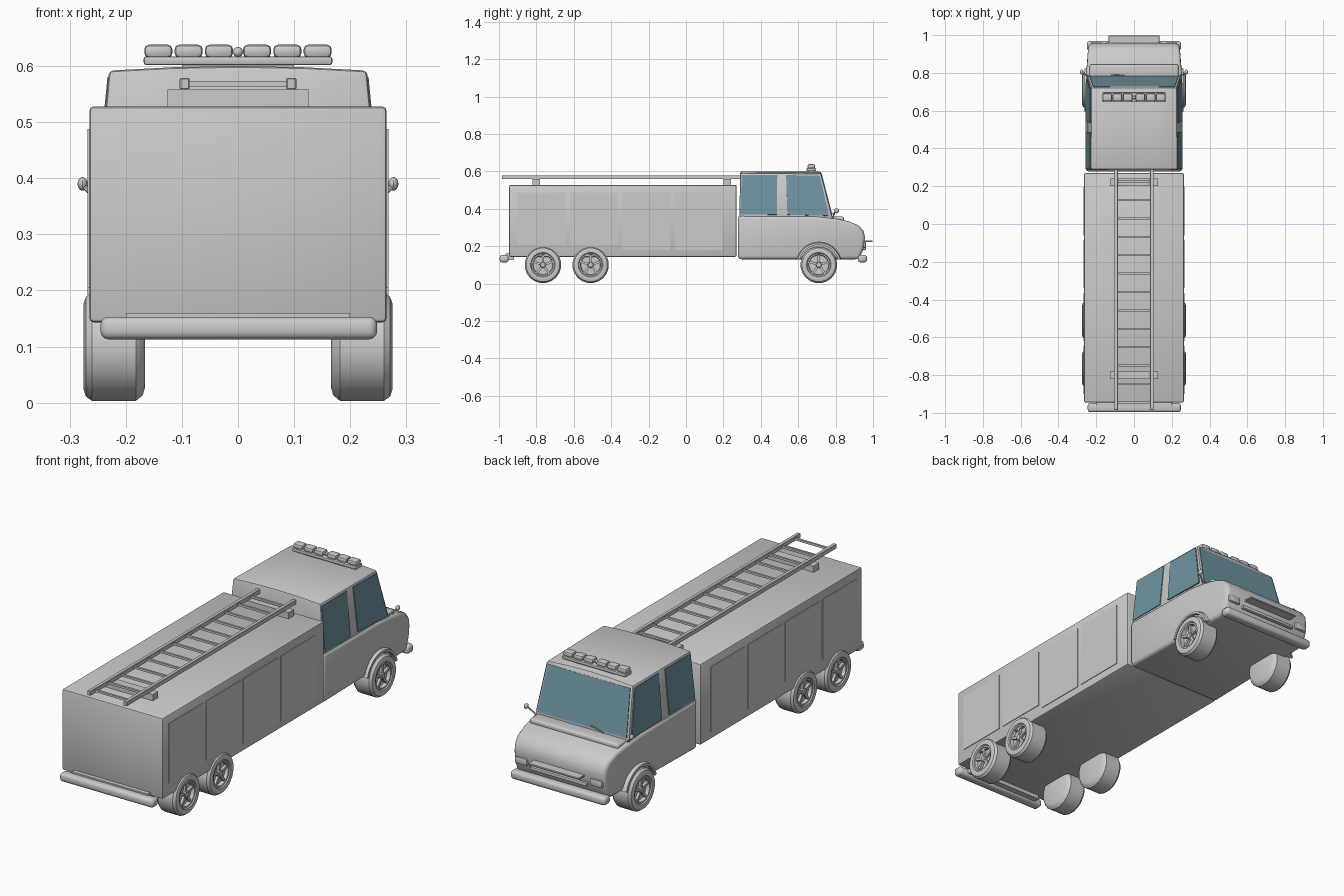
import bpy, bmesh, math
from mathutils import Vector, Matrix

if "Cube" in bpy.data.objects:
    bpy.data.objects.remove(bpy.data.objects["Cube"])


def finish(name, bm, mat=None, smooth=True):
    bmesh.ops.recalc_face_normals(bm, faces=bm.faces)
    me = bpy.data.meshes.new(name)
    bm.to_mesh(me)
    bm.free()
    ob = bpy.data.objects.new(name, me)
    bpy.context.collection.objects.link(ob)
    if mat:
        me.materials.append(mat)
    if smooth:
        bpy.ops.object.select_all(action='DESELECT')
        ob.select_set(True)
        bpy.context.view_layer.objects.active = ob
        bpy.ops.object.shade_smooth_by_angle(angle=math.radians(35))
    return ob


def bevel(bm, width, segs, min_angle=40):
    bmesh.ops.recalc_face_normals(bm, faces=bm.faces)
    edges = [e for e in bm.edges if e.calc_face_angle(0) > math.radians(min_angle)]
    bmesh.ops.bevel(bm, geom=edges, offset=width, segments=segs, profile=0.5,
                    affect='EDGES', clamp_overlap=True)


def add_box(bm, x, y, z):
    c = Matrix.Translation(((x[0] + x[1]) / 2, (y[0] + y[1]) / 2, (z[0] + z[1]) / 2))
    s = Matrix.Diagonal((x[1] - x[0], y[1] - y[0], z[1] - z[0], 1))
    bmesh.ops.create_cube(bm, size=1, matrix=c @ s)


def box(name, x, y, z, b=0.0, segs=2):
    bm = bmesh.new()
    add_box(bm, x, y, z)
    if b:
        bevel(bm, b, segs)
    return finish(name, bm)


def slab(name, pts, thick, mat=None):
    """Thin panel from a flat outline, thickened both ways along its normal."""
    bm = bmesh.new()
    f = bm.faces.new([bm.verts.new(p) for p in pts])
    f.normal_update()
    n = f.normal.copy()
    ext = bmesh.ops.extrude_face_region(bm, geom=[f], use_keep_orig=True)
    for v in ext['geom']:
        if isinstance(v, bmesh.types.BMVert):
            v.co += n * thick
    bmesh.ops.translate(bm, verts=bm.verts, vec=-n * thick / 2)
    return finish(name, bm, mat, False)


def rod(name, a, b, r, sides=8):
    a, b = Vector(a), Vector(b)
    bm = bmesh.new()
    m = Matrix.Translation((a + b) / 2) @ (b - a).to_track_quat('Z', 'Y').to_matrix().to_4x4()
    bmesh.ops.create_cone(bm, cap_ends=True, segments=sides, radius1=r, radius2=r,
                          depth=(b - a).length, matrix=m)
    return finish(name, bm)


def lathe(bm, profile, y, z, side, segs):
    """Turn (x, radius) points about an axis along x."""
    rings = []
    for i in range(segs):
        t = 2 * math.pi * (i + 0.5) / segs
        rings.append([bm.verts.new((side * x, y + r * math.cos(t), z + r * math.sin(t)))
                      for x, r in profile])
    for i in range(segs):
        p, q = rings[i], rings[(i + 1) % segs]
        for j in range(len(profile) - 1):
            bm.faces.new((p[j], p[j + 1], q[j + 1], q[j]))
    bm.faces.new([r[0] for r in rings])
    bm.faces.new([r[-1] for r in rings])


glass = bpy.data.materials.new("window_glass")
glass.diffuse_color = (0.16, 0.30, 0.36, 1)
glass.use_nodes = True
glass.node_tree.nodes["Principled BSDF"].inputs["Base Color"].default_value = glass.diffuse_color

# Equipment body with shutter panels
box("equipment_body", (-0.265, 0.265), (-0.945, 0.27), (0.143, 0.528), 0.008)
for s in (-1, 1):
    for i, y0 in enumerate((-0.9, -0.62, -0.34, -0.06)):
        zlow = 0.205 if i < 2 else 0.18
        box("locker_door", sorted((s * 0.25, s * 0.268)), (y0, y0 + 0.255), (zlow, 0.488))

# Lower cab and hood: side profile widened, nose tapered
prof = [(0.278, 0.13), (0.278, 0.365), (0.70, 0.36), (0.79, 0.349), (0.87, 0.333),
        (0.925, 0.31), (0.95, 0.28), (0.957, 0.245), (0.95, 0.19), (0.925, 0.13)]
bm = bmesh.new()
sides = []
for s in (-1, 1):
    sides.append([bm.verts.new((s * (0.257 - 0.018 * max(0, (y - 0.7) / 0.26) ** 2), y, z))
                  for y, z in prof])
    bm.faces.new(sides[-1])
for i in range(len(prof)):
    j = (i + 1) % len(prof)
    bm.faces.new((sides[0][i], sides[0][j], sides[1][j], sides[1][i]))
bevel(bm, 0.018, 3, 50)
finish("cab_lower", bm)

# Upper cab with crowned roof
bm = bmesh.new()
rows = []
for y, z, w, crown in ((0.285, 0.355, 0.252, 0), (0.29, 0.592, 0.23, 0.008),
                       (0.722, 0.588, 0.226, 0.010), (0.785, 0.345, 0.248, 0)):
    rows.append([bm.verts.new((k * w, y, z + crown * (1 - k * k))) for k in (-1, -0.5, 0, 0.5, 1)])
for a, b in zip(rows, rows[1:] + rows[:1]):
    for i in range(4):
        bm.faces.new((a[i], a[i + 1], b[i + 1], b[i]))
bm.faces.new([r[0] for r in rows])
bm.faces.new([r[-1] for r in rows])
bevel(bm, 0.008, 2)
finish("cab_upper", bm)


def side_point(s, y, z):
    return (s * (0.2515 - 0.0235 * (z - 0.355) / 0.237 - 0.003 * (y - 0.285)), y, z)


# Windows
for s in (-1, 1):
    slab("rear_side_window", [side_point(s, *p) for p in
         ((0.292, 0.368), (0.297, 0.58), (0.488, 0.58), (0.486, 0.368))], 0.007, glass)
    slab("front_side_window", [side_point(s, *p) for p in
         ((0.542, 0.368), (0.535, 0.58), (0.715, 0.576), (0.765, 0.362))], 0.007, glass)
slab("windshield", [(-0.235, 0.780, 0.365), (0.235, 0.780, 0.365),
                    (0.216, 0.7255, 0.576), (-0.216, 0.7255, 0.576)], 0.006, glass)

# Cowl strip, wiper and mirrors
box("cowl", (-0.235, 0.235), (0.775, 0.845), (0.33, 0.358), 0.01, 3)
rod("wiper", (-0.12, 0.79, 0.362), (-0.05, 0.786, 0.377), 0.003, 6)
for s in (-1, 1):
    bm = bmesh.new()
    bmesh.ops.create_uvsphere(bm, u_segments=12, v_segments=8, radius=1, matrix=Matrix.Translation(
        (s * 0.277, 0.805, 0.39)) @ Matrix.Diagonal((0.009, 0.014, 0.012, 1)))
    finish("mirror", bm)
    rod("mirror_arm", (s * 0.235, 0.78, 0.345), (s * 0.277, 0.80, 0.388), 0.004, 6)

# Nose details and bumpers
box("grille_plate", (-0.135, 0.135), (0.94, 0.998), (0.221, 0.230), 0.002, 1)
box("grille_lower_bar", (-0.15, 0.15), (0.94, 0.962), (0.18, 0.196), 0.004)
for s in (-1, 1):
    box("headlight", sorted((s * 0.165, s * 0.23)), (0.93, 0.962), (0.19, 0.225), 0.008)
box("front_bumper", (-0.25, 0.25), (0.92, 0.968), (0.113, 0.153), 0.014, 3)
box("rear_bumper", (-0.245, 0.248), (-0.996, -0.948), (0.113, 0.153), 0.014, 3)
box("rear_bumper_mount", (-0.2, 0.2), (-0.965, -0.92), (0.125, 0.16))

# Wheels: tyre and dished rim turned together, then spokes and hub
tyre = [(0.166, 0.075), (0.170, 0.088), (0.182, 0.098), (0.260, 0.098), (0.271, 0.09),
        (0.275, 0.078), (0.273, 0.066), (0.268, 0.062), (0.268, 0.055), (0.252, 0.052)]
for s in (-1, 1):
    for y in (0.71, -0.51, -0.765):
        bm = bmesh.new()
        lathe(bm, tyre, y, 0.1, s, 20)
        finish("wheel", bm)
        bm = bmesh.new()
        lathe(bm, [(0.25, 0.016), (0.265, 0.016), (0.268, 0.012)], y, 0.1, s, 12)
        for k in range(5):
            t = Matrix.Translation((s * 0.258, y, 0.1)) @ Matrix.Rotation(k * math.tau / 5, 4, 'X')
            bmesh.ops.create_cube(bm, size=1, matrix=t @ Matrix.Translation((0, 0, 0.033))
                                  @ Matrix.Diagonal((0.012, 0.012, 0.046, 1)))
        finish("wheel_spokes", bm)
    # Front fender lip
    bm = bmesh.new()
    loops = []
    for i in range(13):
        t = math.radians(15 + 150 * i / 12)
        loops.append([bm.verts.new((s * x, 0.71 + r * math.cos(t), 0.1 + r * math.sin(t)))
                      for x, r in ((0.24, 0.107), (0.263, 0.107), (0.263, 0.118), (0.24, 0.124))])
    for a, b in zip(loops, loops[1:]):
        for j in range(4):
            bm.faces.new((a[j], a[(j + 1) % 4], b[(j + 1) % 4], b[j]))
    bm.faces.new(loops[0])
    bm.faces.new(loops[-1])
    finish("fender_lip", bm)

# Roof ladder on two brackets
for s in (-1, 1):
    box("ladder_rail", sorted((s * 0.086, s * 0.104)), (-0.985, 0.29), (0.558, 0.579), 0.002, 1)
for i in range(13):
    y = 0.225 - 0.0975 * i
    box("ladder_rung", (-0.09, 0.09), (y - 0.005, y + 0.005), (0.563, 0.573))
for y in (0.22, -0.8):
    box("ladder_bracket", (-0.126, 0.126), (y - 0.02, y + 0.02), (0.525, 0.558))

# Roof light bar
box("light_bar_base", (-0.168, 0.168), (0.645, 0.695), (0.602, 0.617), 0.004)
box("light_bar_mount", (-0.1, 0.1), (0.655, 0.685), (0.585, 0.605))
for i in range(6):
    x = (-0.142, -0.088, -0.034, 0.034, 0.088, 0.142)[i]
    box("warning_lamp", (x - 0.025, x + 0.025), (0.65, 0.69), (0.615, 0.638), 0.008)
bm = bmesh.new()
bmesh.ops.create_uvsphere(bm, u_segments=12, v_segments=8, radius=0.009,
                          matrix=Matrix.Translation((0, 0.67, 0.625)))
finish("centre_lamp", bm)
